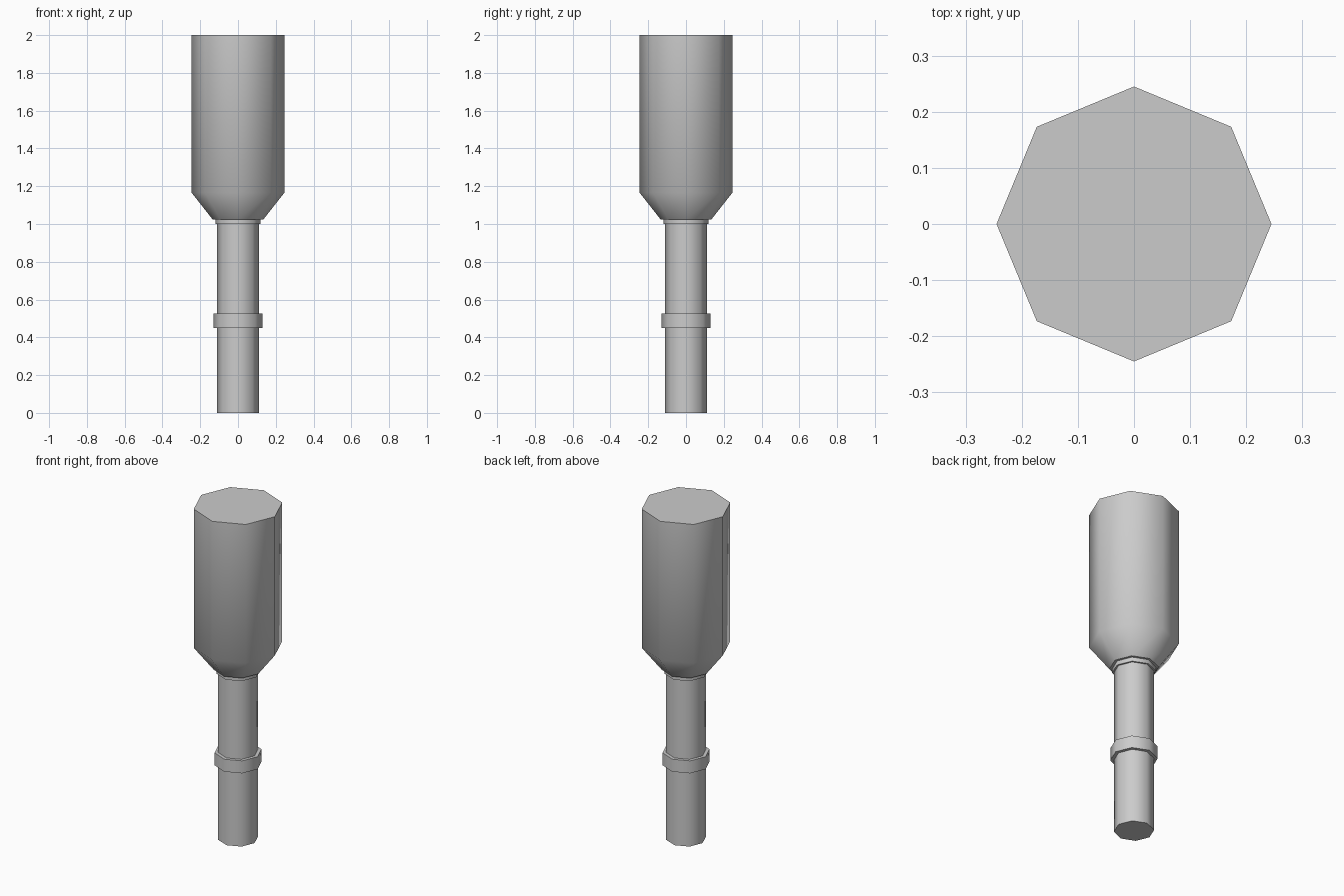
import bpy
import bmesh
from math import cos, sin, pi, radians

SIDES = 8

if "Cube" in bpy.data.objects:
    bpy.data.objects.remove(bpy.data.objects["Cube"], do_unlink=True)

# Single plain grey
grey = bpy.data.materials.new("plain_grey")
grey.use_nodes = True
colour = (0.6, 0.6, 0.6, 1)
grey.diffuse_color = colour
grey.node_tree.nodes["Principled BSDF"].inputs["Base Color"].default_value = colour


def turned_part(name, profile):
    """Turn a (radius, height) profile, bottom to top, into a capped octagonal solid."""
    bm = bmesh.new()
    rings = [[bm.verts.new((r * cos(2 * pi * i / SIDES), r * sin(2 * pi * i / SIDES), z))
              for i in range(SIDES)] for r, z in profile]
    for low, high in zip(rings, rings[1:]):
        for i in range(SIDES):
            j = (i + 1) % SIDES
            bm.faces.new((low[i], low[j], high[j], high[i]))
    bm.faces.new(rings[0][::-1])
    bm.faces.new(rings[-1])
    mesh = bpy.data.meshes.new(name)
    bm.to_mesh(mesh)
    bm.free()
    mesh.materials.append(grey)
    obj = bpy.data.objects.new(name, mesh)
    bpy.context.collection.objects.link(obj)
    # Rounded sides, crisp caps
    bpy.ops.object.select_all(action="DESELECT")
    obj.select_set(True)
    bpy.context.view_layer.objects.active = obj
    bpy.ops.object.shade_smooth_by_angle(angle=radians(50))
    return obj


# Handle with its grip ring and the collar under the head
turned_part("handle", [(0.11, 0), (0.11, 1.01)])
turned_part("grip_ring", [(0.13, 0.45), (0.13, 0.525)])
turned_part("collar", [(0.12, 1.0), (0.12, 1.03)])

# Wide head with a tapered underside
turned_part("head", [(0.135, 1.025), (0.245, 1.165), (0.245, 2.0)])
